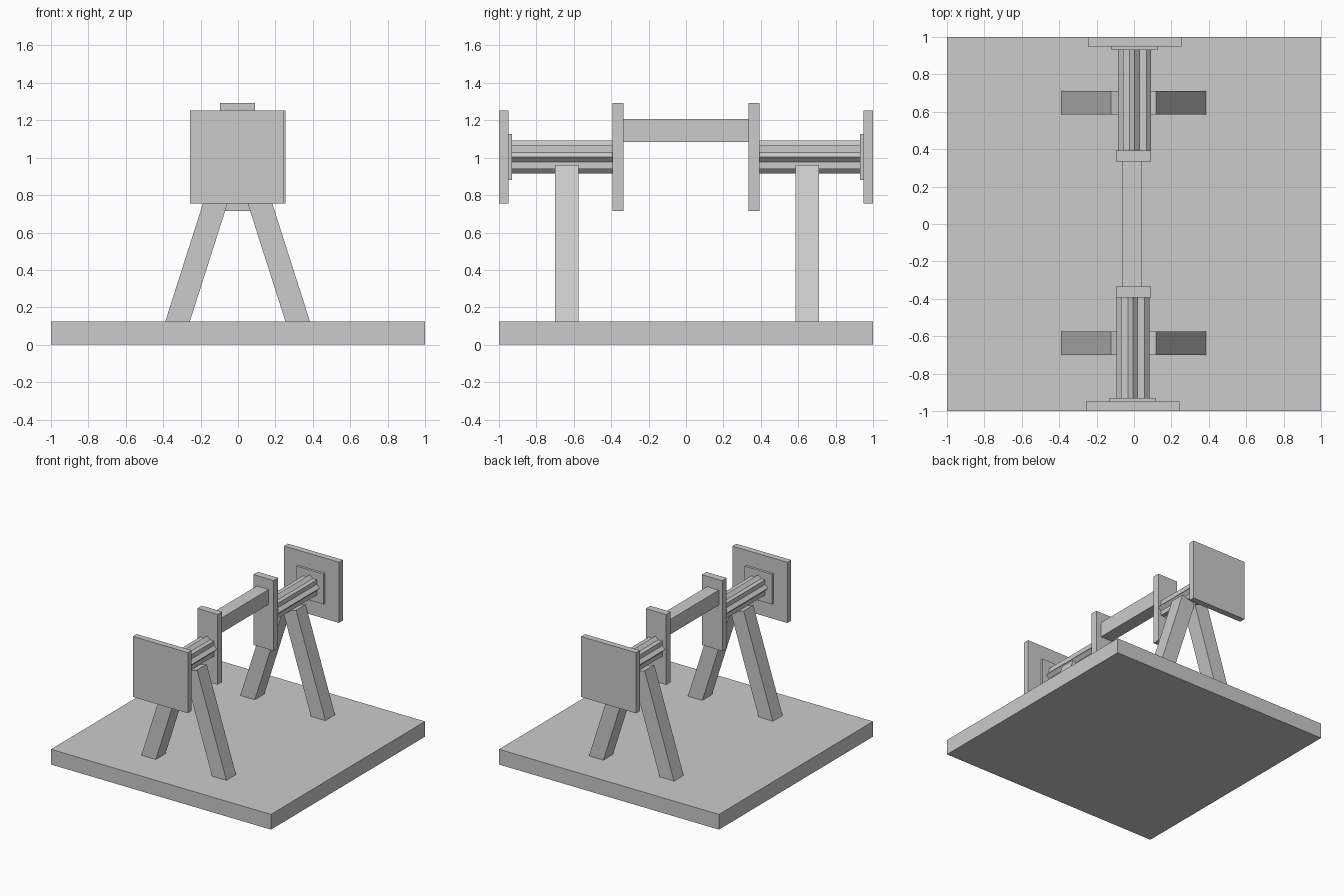
import bpy, bmesh, math

if "Cube" in bpy.data.objects:
    bpy.data.objects.remove(bpy.data.objects["Cube"])

LEAN = math.radians(17.7)
AXLE_Z = 1.003


def box(name, lo, hi):
    """Axis-aligned box between two corners."""
    bm = bmesh.new()
    bmesh.ops.create_cube(bm, size=1)
    for v in bm.verts:
        v.co = [(a + b) / 2 + c * (b - a) for a, b, c in zip(lo, hi, v.co)]
    return finish(name, bm)


def finish(name, bm):
    bmesh.ops.recalc_face_normals(bm, faces=bm.faces)
    mesh = bpy.data.meshes.new(name)
    bm.to_mesh(mesh)
    bm.free()
    obj = bpy.data.objects.new(name, mesh)
    bpy.context.collection.objects.link(obj)
    return obj


def star_axle(name, x, y0, y1):
    """Eight-pointed fluted bar along y (two square bars crossed at 45 degrees)."""
    tip = 0.125 / math.sqrt(2)
    notch = 0.0625 / math.cos(math.pi / 8)
    bm = bmesh.new()
    ring = []
    for i in range(16):
        a, r = i * math.pi / 8, (notch if i % 2 else tip)
        ring.append(bm.verts.new((x + r * math.cos(a), y0, AXLE_Z + r * math.sin(a))))
    face = bm.faces.new(ring)
    ext = bmesh.ops.extrude_face_region(bm, geom=[face], use_keep_orig=True)
    for g in ext["geom"]:
        if isinstance(g, bmesh.types.BMVert):
            g.co.y = y1
    return finish(name, bm)


# base slab
box("base", (-1, -1, 0), (1, 1, 0.125))

for end, s, x in (("front", -1, -0.006), ("rear", 1, 0.003)):
    # square end plate and its smaller backing plate
    box(end + "_end_plate", (x - 0.25, s * 0.975 - 0.025, 0.754), (x + 0.25, s * 0.975 + 0.025, 1.252))
    box(end + "_backing_plate", (x - 0.124, s * 0.94 - 0.01, 0.88), (x + 0.124, s * 0.94 + 0.01, 1.128))
    # fluted axle
    star_axle(end + "_axle", x, s * 0.93, s * 0.39)
    # crank arm
    box(end + "_crank_arm", (-0.095, s * 0.364 - 0.029, 0.715), (0.09, s * 0.364 + 0.029, 1.293))
    # pair of leaning legs, feet sunk into the base
    leg_y = 0.648 if s > 0 else -0.637
    for side, d in (("left", -1), ("right", 1)):
        leg = box(f"{end}_{side}_leg", (-0.0625, -0.0625, -0.9), (0.0625, 0.0625, 0))
        leg.location = (d * 0.0605 - 0.002, leg_y, 0.941)
        leg.rotation_euler.y = -d * LEAN

# handle joining the crank arms
box("handle", (-0.064, -0.336, 1.084), (0.044, 0.336, 1.207))
